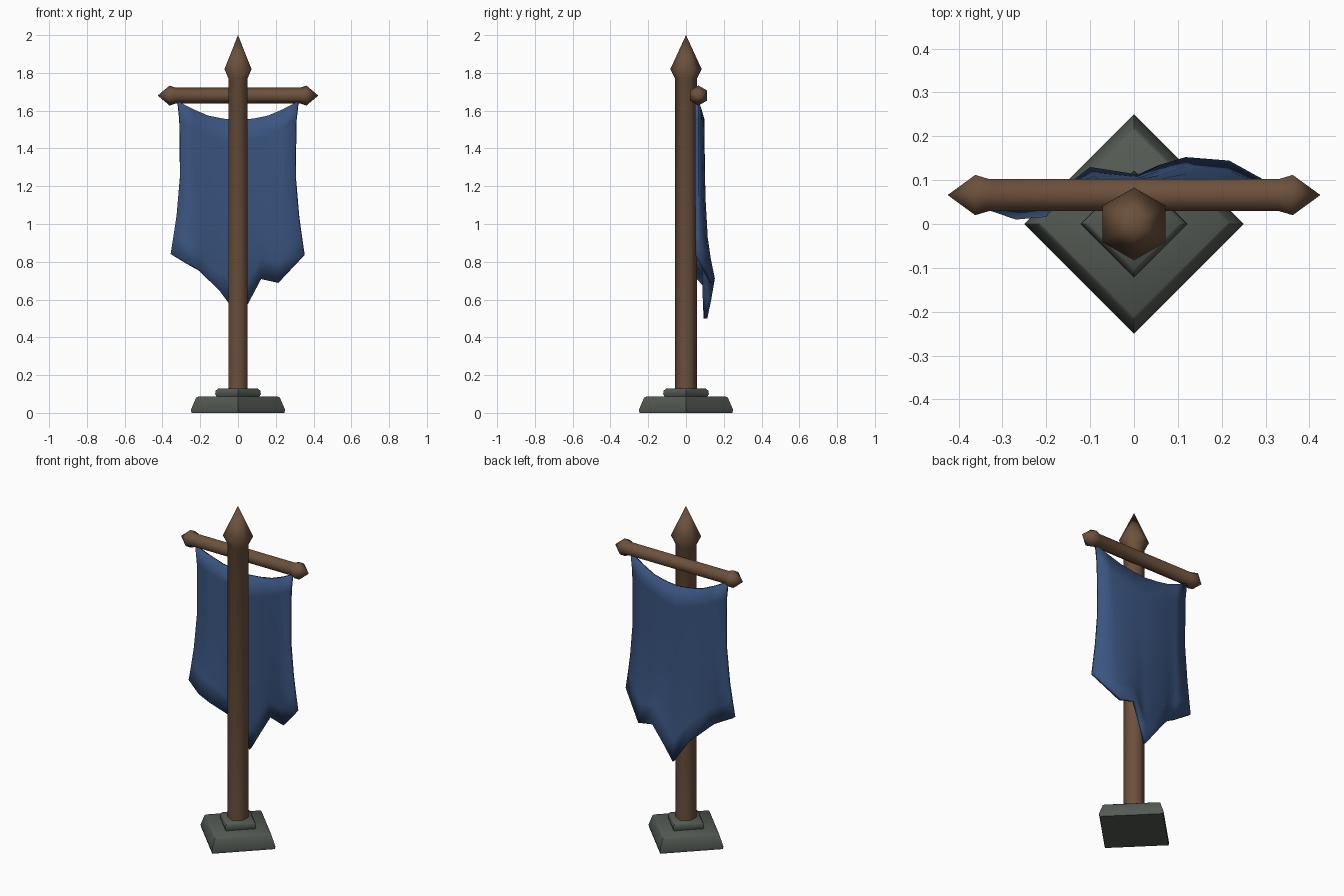
import bpy, bmesh, math
from mathutils import Matrix

old = bpy.data.objects.get("Cube")
if old:
    bpy.data.objects.remove(old, do_unlink=True)


def material(name, rgb):
    m = bpy.data.materials.new(name)
    m.use_nodes = True
    m.diffuse_color = (*rgb, 1)
    bsdf = m.node_tree.nodes["Principled BSDF"]
    bsdf.inputs["Base Color"].default_value = (*rgb, 1)
    bsdf.inputs["Roughness"].default_value = 0.9
    return m


wood = material("brown wood", (0.15, 0.082, 0.045))
stone = material("grey stone", (0.088, 0.102, 0.088))
cloth = material("blue cloth", (0.042, 0.089, 0.215))


def finish(name, bm, mat, angle):
    bmesh.ops.recalc_face_normals(bm, faces=bm.faces)
    mesh = bpy.data.meshes.new(name)
    bm.to_mesh(mesh)
    bm.free()
    mesh.materials.append(mat)
    ob = bpy.data.objects.new(name, mesh)
    bpy.context.collection.objects.link(ob)
    bpy.ops.object.select_all(action="DESELECT")
    ob.select_set(True)
    bpy.context.view_layer.objects.active = ob
    bpy.ops.object.shade_smooth_by_angle(angle=math.radians(angle))
    return ob


def turned(name, profile, sides, mat, start=0.0, matrix=None, angle=65):
    """Stack of rings (radius, height); a zero radius makes a point."""
    bm = bmesh.new()
    rings = []
    for r, h in profile:
        if r == 0:
            rings.append([bm.verts.new((0, 0, h))] * sides)
        else:
            turns = [start + math.tau * i / sides for i in range(sides)]
            rings.append([bm.verts.new((r * math.cos(a), r * math.sin(a), h)) for a in turns])
    for low, high in zip(rings, rings[1:]):
        for i in range(sides):
            j = (i + 1) % sides
            bm.faces.new(dict.fromkeys((low[i], low[j], high[j], high[i])))
    for ring in (rings[0], rings[-1]):
        if len(set(ring)) > 2:
            bm.faces.new(ring)
    if matrix:
        bm.transform(matrix)
    return finish(name, bm, mat, angle)


# Two-step stone foot, corner to the front
turned("base_plinth", [(0.245, 0), (0.25, 0.015), (0.222, 0.08), (0.21, 0.087)], 4, stone, angle=50)
turned("base_collar", [(0.108, 0.08), (0.121, 0.098), (0.118, 0.118), (0.102, 0.13)], 4, stone, angle=50)

# Hexagonal pole with spear tip
turned("pole", [(0.058, 0.1), (0.058, 1.77), (0.083, 1.82), (0, 2)], 6, wood, math.pi / 2)

# Crossbar with pointed ends, fixed behind the pole
half_bar = [(0.042, 0.33), (0.053, 0.362), (0, 0.425)]
bar = [(r, -h) for r, h in reversed(half_bar)] + half_bar
lay = Matrix.Translation((0, 0.066, 1.68)) @ Matrix.Rotation(math.pi / 2, 4, "Y")
turned("crossbar", bar, 6, wood, matrix=lay)

# Hanging cloth: (x, y, z) along the sagging top and the ragged bottom
half_top = [(0.08, 0.087, 1.558), (0.16, 0.082, 1.574), (0.24, 0.072, 1.608), (0.32, 0.058, 1.65)]
top = [(-x, y, z) for x, y, z in reversed(half_top)] + [(0, 0.088, 1.55)] + half_top
bottom = [(-0.355, 0.05, 0.84), (-0.27, 0.02, 0.79), (-0.205, 0.025, 0.755),
          (-0.1, 0.12, 0.65), (0.01, 0.103, 0.5), (0.06, 0.125, 0.6),
          (0.12, 0.143, 0.71), (0.215, 0.135, 0.69), (0.35, 0.06, 0.835)]
# Each row: drop, narrowing toward the middle, share of the bottom folds
rows = [(0, 0, 0), (0.12, 0.045, 0.03), (0.3, 0.07, 0.1), (0.5, 0.09, 0.18),
        (0.75, 0.06, 0.38), (0.88, 0.03, 0.65), (1, 0, 1)]
bm = bmesh.new()
grid = []
for drop, narrow, fold in rows:
    line = []
    for a, b in zip(top, bottom):
        x = (a[0] + (b[0] - a[0]) * drop) * (1 - narrow)
        y = a[1] + (b[1] - a[1]) * fold
        z = a[2] + (b[2] - a[2]) * drop
        line.append(bm.verts.new((x, y, z)))
    grid.append(line)
for up, down in zip(grid, grid[1:]):
    for i in range(len(up) - 1):
        bm.faces.new((up[i], down[i], down[i + 1], up[i + 1]))
banner = finish("banner_cloth", bm, cloth, 80)
thick = banner.modifiers.new("thickness", "SOLIDIFY")
thick.thickness = 0.02
thick.offset = 0
